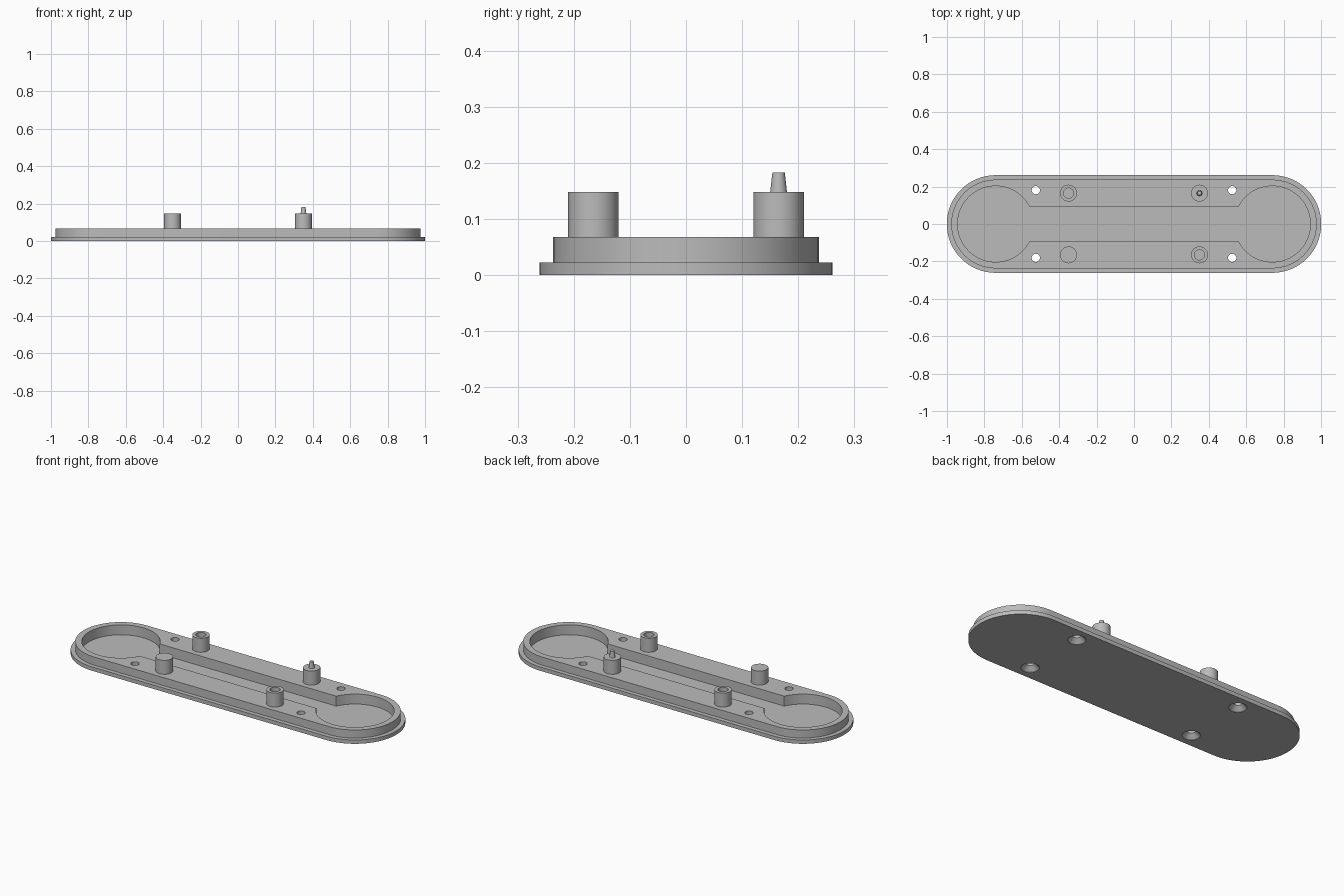
import bpy, bmesh
from math import sin, cos, pi, asin, radians

cube = bpy.data.objects.get("Cube")
if cube:
    bpy.data.objects.remove(cube, do_unlink=True)

grey = bpy.data.materials.new("plain grey")
grey.use_nodes = True
colour = (0.5, 0.5, 0.5, 1)
grey.diffuse_color = colour
grey.node_tree.nodes["Principled BSDF"].inputs["Base Color"].default_value = colour

END_X = 0.74      # centres of the rounded ends
TOP = 0.068       # top of the raised deck


def arc(cx, cy, r, start, stop, steps):
    return [(cx + r * cos(start + (stop - start) * i / steps),
             cy + r * sin(start + (stop - start) * i / steps)) for i in range(steps + 1)]


def circle(cx, cy, r, steps=48):
    return arc(cx, cy, r, 0, 2 * pi, steps)[:-1]


def stadium(r):
    return arc(END_X, 0, r, -pi / 2, pi / 2, 48) + arc(-END_X, 0, r, pi / 2, 3 * pi / 2, 48)


def loft(name, layers):
    """Bridge a stack of (outline, z) layers into a closed solid."""
    bm = bmesh.new()
    rings = [[bm.verts.new((x, y, z)) for x, y in outline] for outline, z in layers]
    bm.faces.new(rings[0][::-1])
    bm.faces.new(rings[-1])
    for low, high in zip(rings, rings[1:]):
        for i in range(len(low)):
            j = (i + 1) % len(low)
            bm.faces.new((low[i], low[j], high[j], high[i]))
    bmesh.ops.recalc_face_normals(bm, faces=bm.faces)
    mesh = bpy.data.meshes.new(name)
    bm.to_mesh(mesh)
    bm.free()
    mesh.materials.append(grey)
    obj = bpy.data.objects.new(name, mesh)
    bpy.context.collection.objects.link(obj)
    return obj


def lathe(name, cx, cy, profile):
    return loft(name, [(circle(cx, cy, r), z) for r, z in profile])


def finish(obj):
    bpy.ops.object.select_all(action='DESELECT')
    obj.select_set(True)
    bpy.context.view_layer.objects.active = obj
    bpy.ops.object.shade_smooth_by_angle(angle=radians(30))


# Stepped plate: wide flange with a narrower raised deck
plate = loft("base_plate", [(stadium(0.261), 0), (stadium(0.261), 0.022),
                            (stadium(0.237), 0.022), (stadium(0.237), TOP)])

# Pocket: two round wells joined by a straight channel
bend = asin(0.09 / 0.203)
pocket = (arc(END_X, 0, 0.203, bend - pi, pi - bend, 64)
          + arc(-END_X, 0, 0.203, bend, 2 * pi - bend, 64))
cutters = [loft("pocket_cutter", [(pocket, 0.011), (pocket, 0.2)])]

# Countersunk screw holes, opening wide underneath
for x in (-0.525, 0.525):
    for y in (-0.181, 0.181):
        cutters.append(lathe("screw_hole_cutter", x, y,
                             [(0.046, -0.02), (0.046, 0.002), (0.022, 0.026), (0.022, 0.2)]))

for cutter in cutters:
    cutter.hide_render = True
    cut = plate.modifiers.new("cut", 'BOOLEAN')
    cut.operation = 'DIFFERENCE'
    cut.solver = 'EXACT'
    cut.object = cutter
graph = bpy.context.evaluated_depsgraph_get()
carved = bpy.data.meshes.new_from_object(plate.evaluated_get(graph))
plate.modifiers.clear()
plate.data = carved
for cutter in cutters:
    bpy.data.objects.remove(cutter, do_unlink=True)
finish(plate)

# Posts: one plain, two with sockets, one carrying a tapered pin
PX, PY, POST_TOP = 0.35, 0.165, 0.148
solid = [(0.045, TOP - 0.005), (0.045, POST_TOP)]
socket = solid + [(0.027, POST_TOP), (0.027, POST_TOP - 0.035)]
pin = solid + [(0.015, POST_TOP), (0.011, 0.183)]
for name, sx, sy, profile in (("plain_post", -1, -1, solid),
                              ("front_socket_post", 1, -1, socket),
                              ("back_socket_post", -1, 1, socket),
                              ("pin_post", 1, 1, pin)):
    finish(lathe(name, sx * PX, sy * PY, profile))
